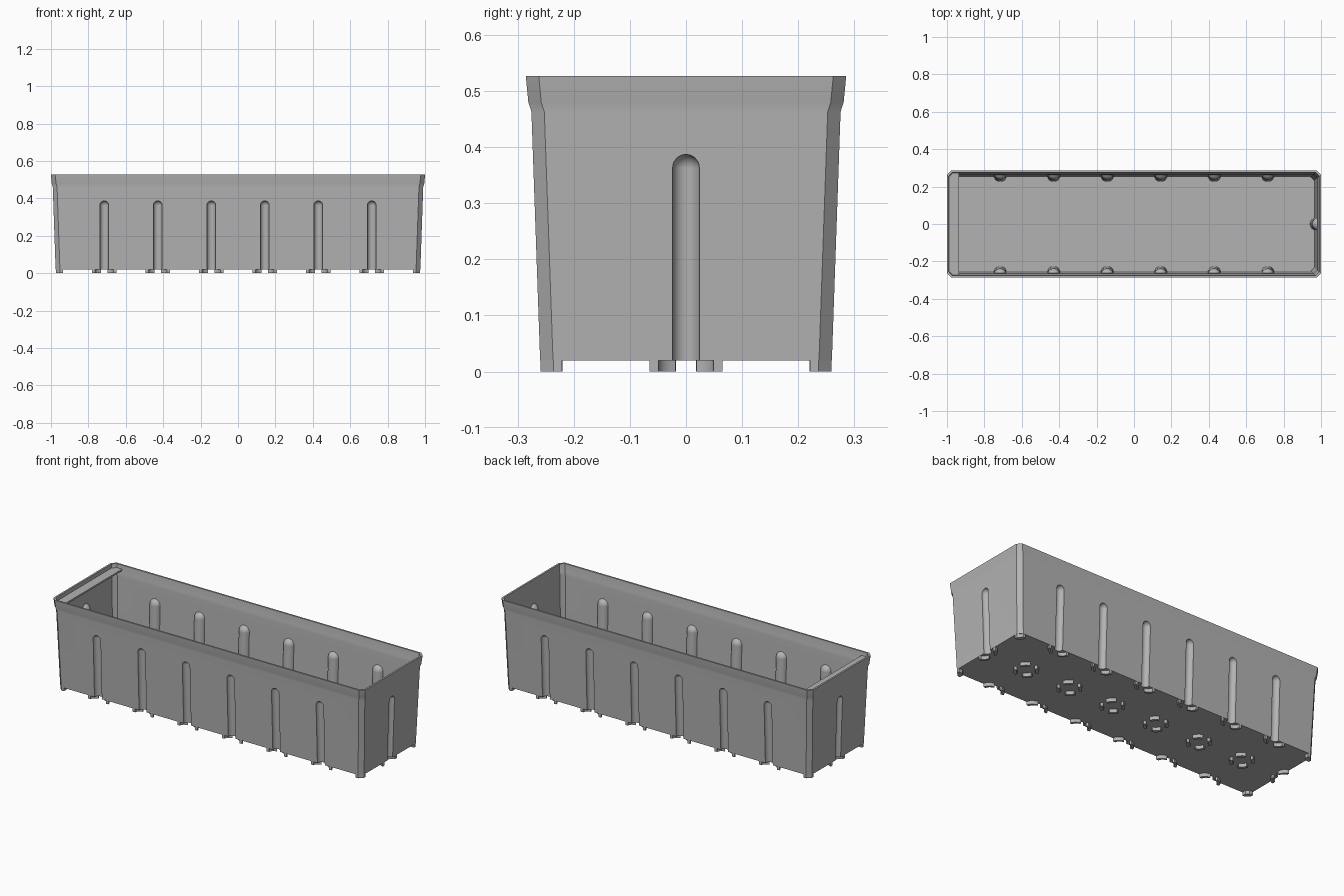
import bpy, bmesh
from math import sin, cos, pi, radians

if "Cube" in bpy.data.objects:
    bpy.data.objects.remove(bpy.data.objects["Cube"], do_unlink=True)

grey = bpy.data.materials.new("grey plastic")
grey.use_nodes = True
grey.diffuse_color = (0.45, 0.45, 0.45, 1)
grey.node_tree.nodes["Principled BSDF"].inputs["Base Color"].default_value = grey.diffuse_color

EXTRA = 0.715      # how much longer than deep the box is, per half
WALL = 0.01
GROOVE_X = [(i - 2.5) * 0.286 for i in range(6)]


def loft(bm, rings):
    """Skin a closed solid through rings of equal point count."""
    loops = [[bm.verts.new(p) for p in ring] for ring in rings]
    n = len(loops[0])
    faces = [bm.faces.new(loops[0]), bm.faces.new(loops[-1])]
    for a, b in zip(loops, loops[1:]):
        for i in range(n):
            j = (i + 1) % n
            faces.append(bm.faces.new((a[i], a[j], b[j], b[i])))
    bmesh.ops.recalc_face_normals(bm, faces=faces)


def prism(bm, outline, z0, z1):
    loft(bm, [[(x, y, z) for x, y in outline] for z in (z0, z1)])


def make(name, build):
    bm = bmesh.new()
    build(bm)
    mesh = bpy.data.meshes.new(name)
    bm.to_mesh(mesh)
    bm.free()
    mesh.materials.append(grey)
    ob = bpy.data.objects.new(name, mesh)
    bpy.context.collection.objects.link(ob)
    return ob


def subtract(ob, cutter):
    """Cut one object out of another and delete the cutter."""
    mod = ob.modifiers.new("cut", "BOOLEAN")
    mod.operation, mod.solver, mod.object = "DIFFERENCE", "EXACT", cutter
    bpy.context.view_layer.update()
    dg = bpy.context.evaluated_depsgraph_get()
    mesh = bpy.data.meshes.new_from_object(ob.evaluated_get(dg))
    ob.modifiers.clear()
    ob.data = mesh
    bpy.data.objects.remove(cutter, do_unlink=True)


def chamfered(h, z, c=0.023):
    """Rectangle ring with cut corners, half depth h."""
    w = h + EXTRA
    return [(w, h - c, z), (w - c, h, z), (c - w, h, z), (-w, h - c, z),
            (-w, c - h, z), (c - w, -h, z), (w - c, -h, z), (w, c - h, z)]


# Wall stations: (height, outer half depth)
LIP = [(0.463, 0.2755), (0.48, 0.281), (0.527, 0.2855)]


def outer(bm):
    loft(bm, [chamfered(h, z) for z, h in [(0.02, 0.26)] + LIP])


def cavity(bm):
    stations = [(0.03, 0.2603)] + LIP + [(0.56, 0.2885)]
    loft(bm, [chamfered(h - WALL, z, 0.02) for z, h in stations])


def wall_spots():
    """Places along the walls with a groove: position, inward direction."""
    for s in (1, -1):
        for x in GROOVE_X:
            yield x, s * 0.259, 0, -s
        yield s * (0.259 + EXTRA), 0, -s, 0


def ribs(r):
    """Round-topped upright rods that lean with the walls."""
    def build(bm):
        levels = [(-0.02, r)]
        levels += [(0.363 + r * sin(a), r * cos(a)) for a in [radians(12 * k) for k in range(8)]]
        for x, y, dx, dy in wall_spots():
            rings = []
            for z, rad in levels:
                lean = -0.035 * z
                rings.append([(x + dx * lean + rad * cos(t), y + dy * lean + rad * sin(t), z)
                              for t in [2 * pi * (k + 0.5) / 24 for k in range(24)]])
            loft(bm, rings)
    return build


# Thin-walled box with grooves outside and matching ribs inside
hollow = make("hollow", cavity)
subtract(hollow, make("rib_solids", ribs(0.034)))
box = make("planter_box", outer)
subtract(box, hollow)
subtract(box, make("groove_cutter", ribs(0.024)))


# Narrow shelf just under the rim at one end
def shelf_shape(bm):
    h, c = 0.277, 0.023
    w = h + EXTRA
    prism(bm, [(-0.935, -h), (-0.935, h), (c - w, h), (-w, h - c), (-w, c - h), (c - w, -h)],
          0.495, 0.505)


make("end_shelf", shelf_shape)


def arc_outline(a0, a1, r0=0.049, r1=0.065, n=7):
    angles = [radians(a0 + (a1 - a0) * k / n) for k in range(n + 1)]
    return [(r1 * cos(a), r1 * sin(a)) for a in angles] + \
           [(r0 * cos(a), r0 * sin(a)) for a in reversed(angles)]


# Broken rings of feet down the middle of the base
def centre_feet_shape(bm):
    for x in GROOVE_X:
        for k in range(4):
            arc = arc_outline(90 * k + 21, 90 * k + 69)
            prism(bm, [(x + u, v) for u, v in arc], 0, 0.022)


# Pairs of curved feet beside each groove
def wall_feet_shape(bm):
    for x, y, dx, dy in wall_spots():
        for side in (1, -1):
            arc = [(side * u, 0.65 * v) for u, v in arc_outline(0, 68)]
            prism(bm, [(x + dy * u + dx * v, y + dx * u + dy * v) for u, v in arc], 0, 0.022)


# Small cut-corner foot under each corner
def corner_feet_shape(bm):
    h, c, d = 0.259, 0.023, 0.038
    w = h + EXTRA
    for sx in (1, -1):
        for sy in (1, -1):
            pts = [(w, h - c), (w - c, h), (w - d, h), (w - d, h - c), (w - c, h - d), (w, h - d)]
            prism(bm, [(sx * x, sy * y) for x, y in pts], 0, 0.022)


make("centre_feet", centre_feet_shape)
make("wall_feet", wall_feet_shape)
make("corner_feet", corner_feet_shape)

# Smooth the curved parts, keep the edges crisp
for name in ("planter_box", "centre_feet", "wall_feet"):
    ob = bpy.data.objects[name]
    bpy.ops.object.select_all(action="DESELECT")
    ob.select_set(True)
    bpy.context.view_layer.objects.active = ob
    bpy.ops.object.shade_smooth_by_angle(angle=radians(30))
    mod = ob.modifiers.new("even_shading", "WEIGHTED_NORMAL")
    mod.keep_sharp = True
